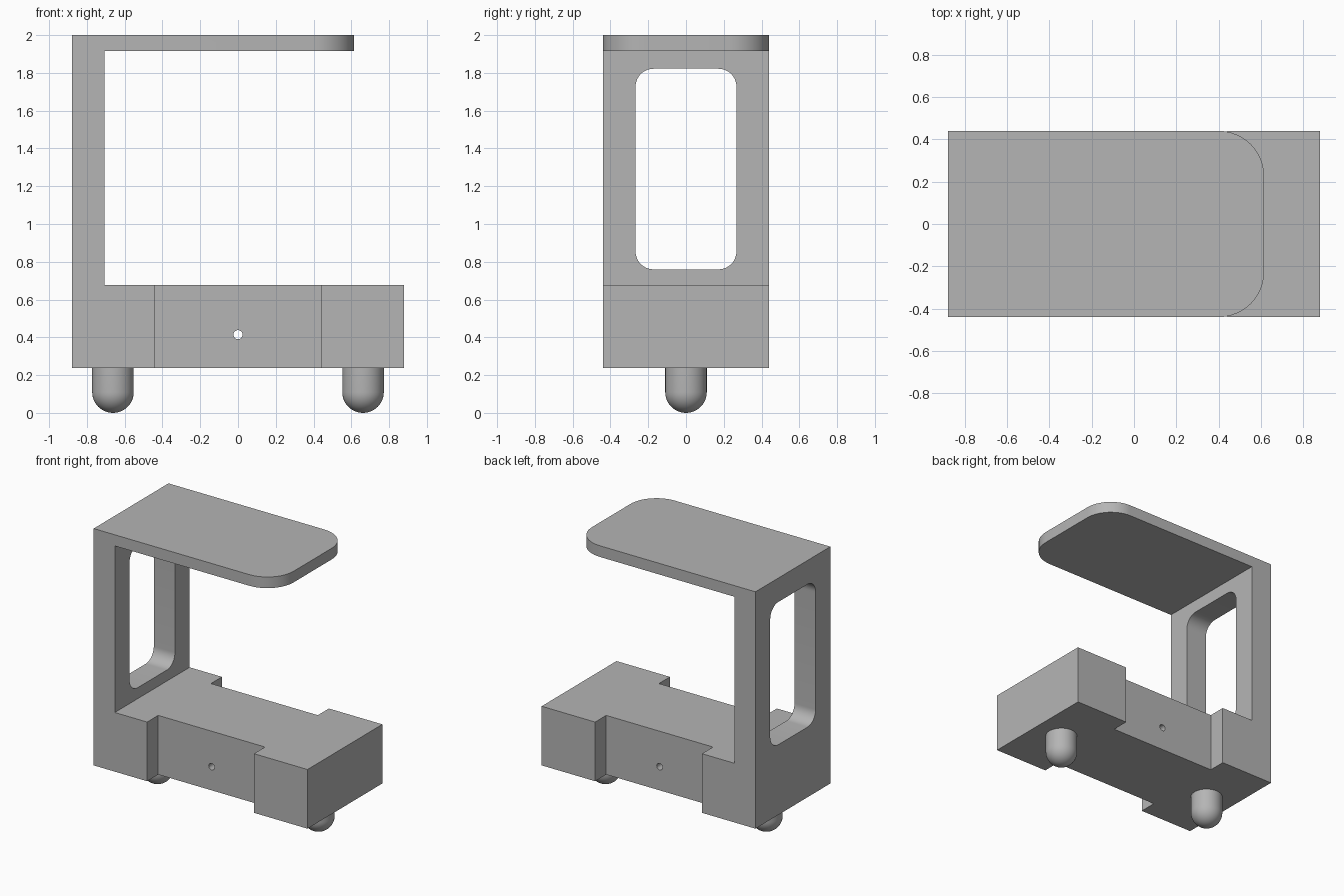
import bpy, bmesh, math
from mathutils import Matrix, Vector

cube = bpy.data.objects.get("Cube")
if cube:
    bpy.data.objects.remove(cube, do_unlink=True)

grey = bpy.data.materials.new("light_grey")
grey.use_nodes = True
COLOUR = (0.46, 0.46, 0.46, 1)
grey.diffuse_color = COLOUR
grey.node_tree.nodes["Principled BSDF"].inputs["Base Color"].default_value = COLOUR

# Main dimensions
HX, HY = 0.88, 0.44
BASE_Z, DECK_Z, PLATE_Z, TOP_Z = 0.238, 0.678, 1.917, 2.0
WALL_X, PLATE_X = -0.706, 0.615
NOTCH_DEPTH = 0.13
FOOT_R, FOOT_X = 0.11, 0.662


def make_object(name, bm):
    bmesh.ops.recalc_face_normals(bm, faces=bm.faces)
    mesh = bpy.data.meshes.new(name)
    bm.to_mesh(mesh)
    bm.free()
    mesh.materials.append(grey)
    obj = bpy.data.objects.new(name, mesh)
    bpy.context.collection.objects.link(obj)
    return obj


def activate(obj):
    bpy.ops.object.select_all(action='DESELECT')
    obj.select_set(True)
    bpy.context.view_layer.objects.active = obj


def round_edges(bm, test, radius):
    edges = [e for e in bm.edges if test(e)]
    bmesh.ops.bevel(bm, geom=edges, offset=radius, segments=12,
                    profile=0.5, affect='EDGES')


def box(lo, hi):
    lo, hi = Vector(lo), Vector(hi)
    bm = bmesh.new()
    bmesh.ops.create_cube(bm, size=1, matrix=Matrix.Translation((lo + hi) / 2)
                          @ Matrix.Diagonal((*(hi - lo), 1)))
    return bm


def cut(obj, bm):
    cutter = make_object("cutter", bm)
    cutter.hide_render = True
    mod = obj.modifiers.new("cut", 'BOOLEAN')
    mod.operation, mod.solver, mod.object = 'DIFFERENCE', 'EXACT', cutter
    activate(obj)
    bpy.ops.object.modifier_apply(modifier=mod.name)
    bpy.data.objects.remove(cutter, do_unlink=True)


# Body: C-shaped side profile extruded across the depth
profile = [(-HX, BASE_Z), (HX, BASE_Z), (HX, DECK_Z), (WALL_X, DECK_Z),
           (WALL_X, PLATE_Z), (PLATE_X, PLATE_Z), (PLATE_X, TOP_Z), (-HX, TOP_Z)]
bm = bmesh.new()
face = bm.faces.new([bm.verts.new((x, -HY, z)) for x, z in profile])
side = bmesh.ops.extrude_face_region(bm, geom=[face])["geom"]
bmesh.ops.translate(bm, vec=(0, 2 * HY, 0),
                    verts=[v for v in side if isinstance(v, bmesh.types.BMVert)])
# Rounded free corners of the top plate
round_edges(bm, lambda e: all(abs(v.co.x - PLATE_X) < 1e-4 for v in e.verts)
            and abs(e.verts[0].co.z - e.verts[1].co.z) > 0.01, 0.215)
body = make_object("body_frame", bm)

# Shallow notches on both long sides of the base
for s in (-1, 1):
    ys = sorted((s * (HY - NOTCH_DEPTH), s * 0.6))
    cut(body, box((-HY, ys[0], 0.1), (HY, ys[1], 0.8)))

# Rounded window through the upright wall
bm = box((-1, -0.267, 0.76), (-0.6, 0.267, 1.822))
round_edges(bm, lambda e: abs(e.verts[0].co.x - e.verts[1].co.x) > 0.1, 0.095)
cut(body, bm)

# Small hole through the base from front to back
bm = bmesh.new()
bmesh.ops.create_cone(bm, cap_ends=True, segments=32, radius1=0.024, radius2=0.024,
                      depth=1.2, matrix=Matrix.Translation((0, 0, 0.414))
                      @ Matrix.Rotation(math.pi / 2, 4, 'X'))
cut(body, bm)

activate(body)
bpy.ops.object.shade_smooth_by_angle(angle=math.radians(30))

# Round-ended feet: a lathed quarter circle with a straight shank
for name, x in (("right_foot", -FOOT_X), ("left_foot", FOOT_X)):
    bm = bmesh.new()
    arc = [(FOOT_R * math.sin(a), FOOT_R * (1 - math.cos(a)))
           for a in (math.pi / 2 * i / 12 for i in range(13))]
    verts = [bm.verts.new((r, 0, z)) for r, z in arc + [(FOOT_R, BASE_Z), (0, BASE_Z)]]
    edges = [bm.edges.new(pair) for pair in zip(verts, verts[1:])]
    bmesh.ops.spin(bm, geom=verts + edges, cent=(0, 0, 0), axis=(0, 0, 1),
                   angle=2 * math.pi, steps=48)
    bmesh.ops.remove_doubles(bm, verts=bm.verts, dist=1e-4)
    foot = make_object(name, bm)
    foot.location.x = x
    activate(foot)
    bpy.ops.object.shade_smooth_by_angle(angle=math.radians(40))
